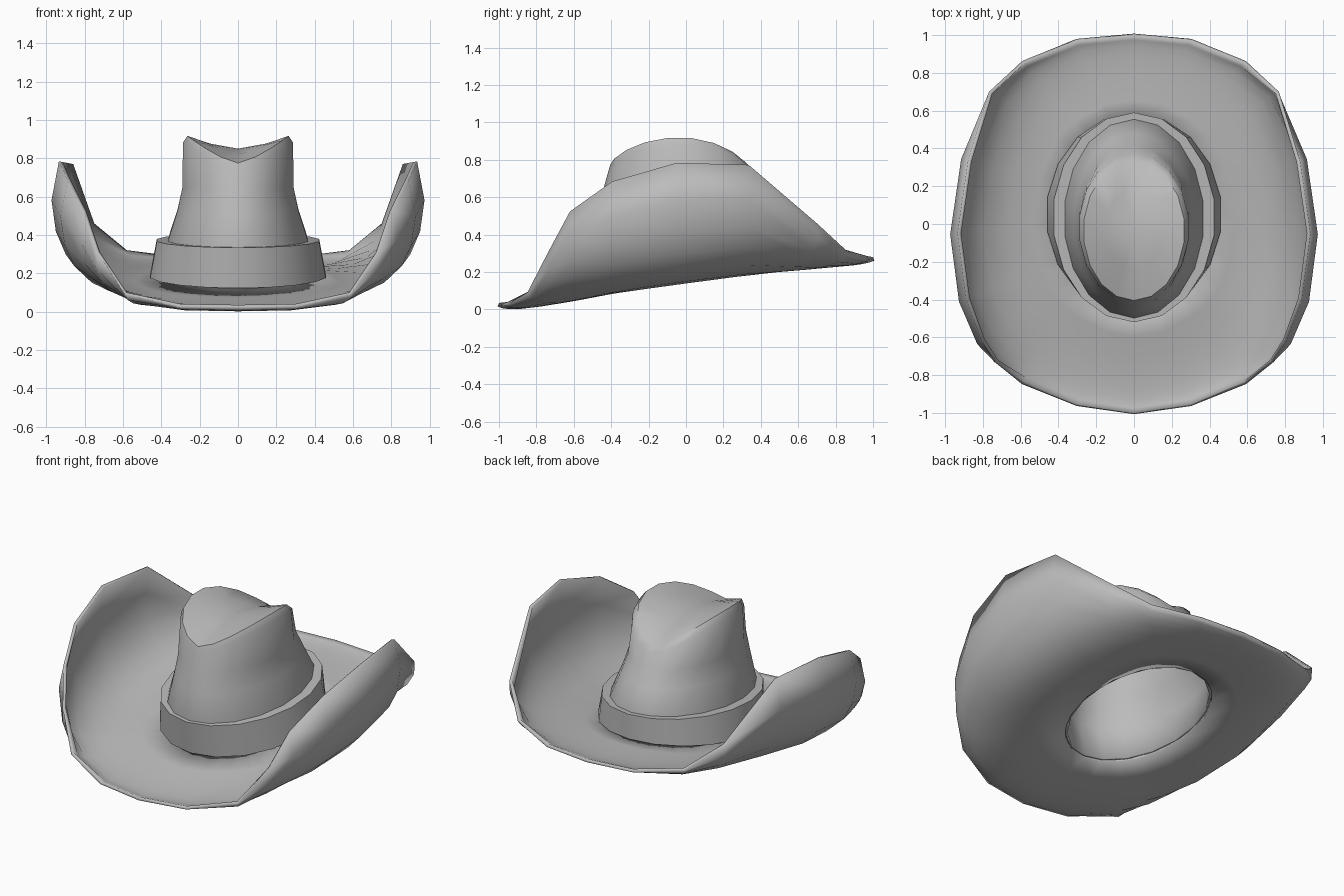
import bpy, bmesh
from math import sin, cos, pi, atan2, radians

if "Cube" in bpy.data.objects:
    bpy.data.objects.remove(bpy.data.objects["Cube"])

felt = bpy.data.materials.new("grey_felt")
felt.use_nodes = True
felt.diffuse_color = (0.5, 0.5, 0.5, 1)
felt.node_tree.nodes["Principled BSDF"].inputs["Base Color"].default_value = felt.diffuse_color


def loft(name, rings, tip=None, closed=False, thickness=0, angle=40):
    """Skin a list of rings, optionally ending in a tip or joining back to the start."""
    bm = bmesh.new()
    loops = [[bm.verts.new(p) for p in ring] for ring in rings]
    n = len(loops[0])
    pairs = list(zip(loops, loops[1:]))
    if closed:
        pairs.append((loops[-1], loops[0]))
    for a, b in pairs:
        for i in range(n):
            j = (i + 1) % n
            bm.faces.new((a[i], a[j], b[j], b[i]))
    if tip:
        top = bm.verts.new(tip)
        for i in range(n):
            bm.faces.new((loops[-1][i], loops[-1][(i + 1) % n], top))
    if closed:
        bmesh.ops.recalc_face_normals(bm, faces=bm.faces)
    mesh = bpy.data.meshes.new(name)
    bm.to_mesh(mesh)
    bm.free()
    mesh.materials.append(felt)
    obj = bpy.data.objects.new(name, mesh)
    bpy.context.collection.objects.link(obj)
    if thickness:
        shell = obj.modifiers.new("shell", 'SOLIDIFY')
        shell.thickness = thickness
        shell.offset = -1
    bpy.ops.object.select_all(action='DESELECT')
    obj.select_set(True)
    bpy.context.view_layer.objects.active = obj
    bpy.ops.object.shade_smooth_by_angle(angle=radians(angle))
    return obj


def oval(a, b, c, height, n=18):
    """Ring of half-width a, half-length b, centred at y = c; height(y, angle)."""
    ring = []
    for i in range(n):
        t = 2 * pi * i / n
        y = c - b * cos(t)
        ring.append((a * sin(t), y, height(y, t)))
    return ring


def tilted(z, slope):
    return lambda y, t: z + slope * y


# Brim: half of the rim from front to back, mirrored to the other side
half = [(0, -1, 0.035), (0.3, -0.955, 0.04), (0.58, -0.835, 0.1), (0.72, -0.72, 0.31),
        (0.79, -0.61, 0.52), (0.87, -0.39, 0.68), (0.915, -0.05, 0.78), (0.86, 0.33, 0.77),
        (0.75, 0.69, 0.46), (0.58, 0.85, 0.32), (0.3, 0.97, 0.285), (0, 1, 0.28)]
rim = half + [(-x, y, z) for x, y, z in half[-2:0:-1]]
# u along the brim, outward reach where it curls, share of the rim height
curl = [(0, 0, 0), (0.25, 0.3, 0.01), (0.45, 0.55, 0.04), (0.62, 0.78, 0.13),
        (0.76, 0.94, 0.28), (0.86, 1.03, 0.46), (0.94, 1.07, 0.7), (1, 1, 1)]
brim_rings = []
for u, reach, share in curl:
    ring = []
    for x, y, z in rim:
        t = atan2(x, -y)
        ix, iy = 0.37 * sin(t), 0.04 - 0.5 * cos(t)
        lift = z - (0.115 + 0.135 * y)
        f = u + (reach - u) * min(1, max(0, lift / 0.6))
        px, py = ix + (x - ix) * f, iy + (y - iy) * f
        base = 0.115 + 0.135 * py + 0.05 * (1 - u)
        ring.append((px, py, base + lift * share))
    brim_rings.append(ring)
loft("brim", brim_rings[::-1], thickness=0.02)


# Crown: tapering wall, saddle-shaped top edge and a dished top
def saddle(drop):
    def height(y, t):
        end = 0.775 if cos(t) > 0 else 0.755
        return end + (0.92 - end) * abs(sin(t)) ** 1.4 - drop
    return height


def dish(y, t):
    return 0.4 * saddle(0)(y, t) + 0.6 * 0.85


loft("crown", [
    oval(0.37, 0.5, 0.04, tilted(0.155, 0.13)),
    oval(0.375, 0.53, 0.03, tilted(0.36, 0.07)),
    oval(0.32, 0.475, 0.005, tilted(0.53, 0.04)),
    oval(0.294, 0.43, -0.01, tilted(0.65, 0)),
    oval(0.292, 0.395, -0.02, saddle(0.035)),
    oval(0.268, 0.37, -0.035, saddle(0)),
    oval(0.15, 0.21, -0.03, dish)],
    tip=(0, -0.03, 0.85), thickness=0.015, angle=45)

# Hat band: flared strip with a flat ledge on top
loft("hat_band", [
    oval(0.465, 0.535, 0.05, tilted(0.18, 0.12)),
    oval(0.43, 0.555, 0.035, tilted(0.37, 0.07)),
    oval(0.365, 0.52, 0.03, tilted(0.37, 0.07)),
    oval(0.37, 0.5, 0.04, tilted(0.18, 0.12))], closed=True, angle=30)
